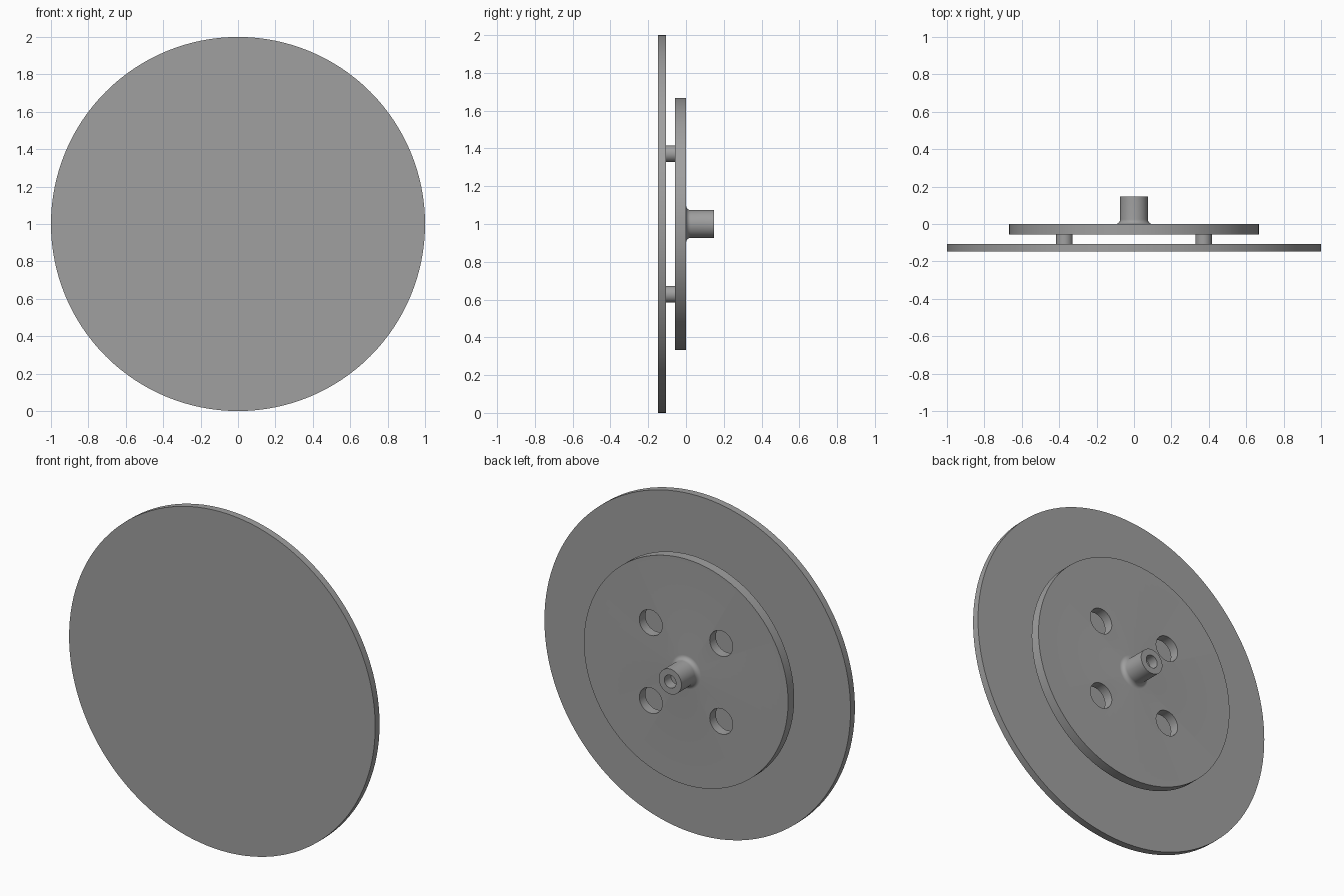
import bpy, bmesh, math
from mathutils import Vector

if "Cube" in bpy.data.objects:
    bpy.data.objects.remove(bpy.data.objects["Cube"])

CENTRE = Vector((0, 0, 1))
grey = bpy.data.materials.new("mid grey")
grey.diffuse_color = (0.35, 0.35, 0.35, 1)
grey.use_nodes = True
grey.node_tree.nodes["Principled BSDF"].inputs["Base Color"].default_value = grey.diffuse_color


def lathe(name, profile, x=0.0, z=0.0, steps=96):
    """Revolve (radius, y) points about a y axis offset by x, z from the centre."""
    bm = bmesh.new()
    verts = [bm.verts.new((r, y, 0)) for r, y in profile]
    edges = [bm.edges.new(pair) for pair in zip(verts, verts[1:])]
    bmesh.ops.spin(bm, geom=verts + edges, cent=(0, 0, 0), axis=(0, 1, 0),
                   angle=math.tau, steps=steps, use_merge=False)
    bmesh.ops.remove_doubles(bm, verts=bm.verts, dist=1e-5)
    bmesh.ops.recalc_face_normals(bm, faces=bm.faces)
    bmesh.ops.translate(bm, verts=bm.verts, vec=CENTRE + Vector((x, 0, z)))
    mesh = bpy.data.meshes.new(name)
    bm.to_mesh(mesh)
    bm.free()
    mesh.materials.append(grey)
    obj = bpy.data.objects.new(name, mesh)
    bpy.context.collection.objects.link(obj)
    return obj


def cylinder(name, radius, y0, y1, x=0.0, z=0.0, steps=48):
    return lathe(name, [(0, y0), (radius, y0), (radius, y1), (0, y1)], x, z, steps)


def shade(obj):
    bpy.ops.object.select_all(action='DESELECT')
    obj.select_set(True)
    bpy.context.view_layer.objects.active = obj
    bpy.ops.object.shade_smooth_by_angle(angle=math.radians(30))


# Large front disc
parts = [cylinder("front_disc", 1.0, -0.148, -0.107, steps=128)]

# Rear plate with filleted hub and bore
HUB, FILLET, BORE, END = 0.074, 0.025, 0.038, 0.148
fillet = [(HUB + FILLET * (1 - math.sin(a)), FILLET * (1 - math.cos(a)))
          for a in (math.pi / 2 * i / 8 for i in range(9))]
plate = lathe("rear_plate_with_hub",
              [(0, -0.057), (0.667, -0.057), (0.667, 0)] + fillet
              + [(HUB, END), (BORE, END), (BORE, END - 0.06), (0, END - 0.06)])
parts.append(plate)

corners = [(sx, sz) for sx in (-1, 1) for sz in (-1, 1)]

# Four round holes through the rear plate
for sx, sz in corners:
    cutter = cylinder("hole_cutter", 0.075, -0.09, 0.04, sx * 0.23, sz * 0.23)
    cutter.hide_render = True
    mod = plate.modifiers.new("hole", 'BOOLEAN')
    mod.operation, mod.solver, mod.object = 'DIFFERENCE', 'EXACT', cutter
    bpy.context.view_layer.objects.active = plate
    bpy.ops.object.modifier_apply(modifier=mod.name)
    bpy.data.objects.remove(cutter)

# Four spacer posts between disc and plate
for sx, sz in corners:
    parts.append(cylinder("spacer_post", 0.044, -0.107, -0.057, sx * 0.372, sz * 0.372))

for part in parts:
    shade(part)
